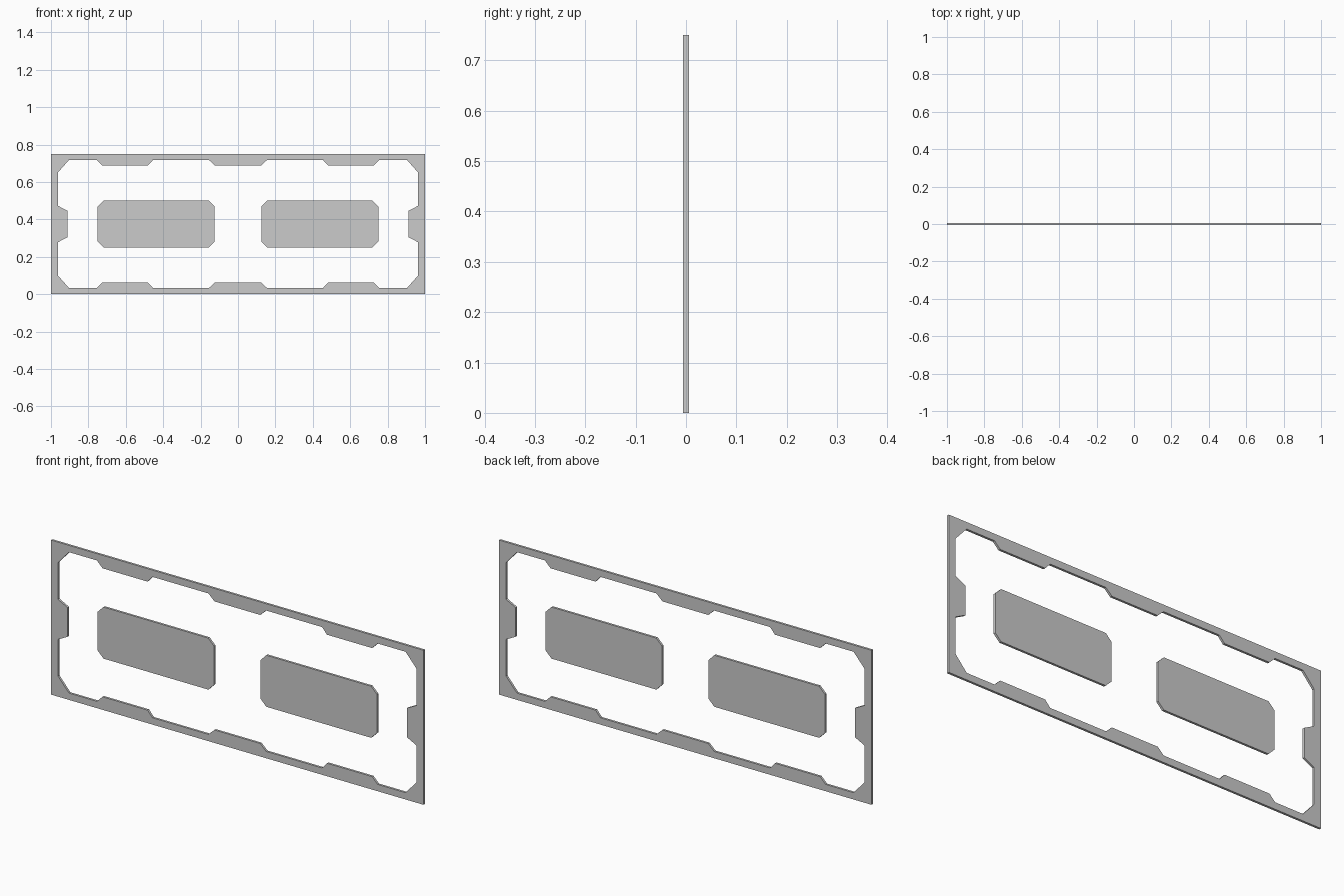
import bpy

if "Cube" in bpy.data.objects:
    bpy.data.objects.remove(bpy.data.objects["Cube"])

THICK = 0.011
MID_Z = 0.375


def plate(name, outline, axes):
    """Flat outline in x/z (about mid height), mirrored on the axes, then thickened."""
    mesh = bpy.data.meshes.new(name)
    mesh.from_pydata([(x, 0, z) for x, z in outline], [], [range(len(outline))])
    obj = bpy.data.objects.new(name, mesh)
    obj.location.z = MID_Z
    bpy.context.collection.objects.link(obj)
    mirror = obj.modifiers.new("mirror", 'MIRROR')
    mirror.use_axis = axes
    mirror.merge_threshold = 0.0005
    solid = obj.modifiers.new("thickness", 'SOLIDIFY')
    solid.thickness = THICK
    solid.offset = 0
    return obj


# Border frame: one quarter with notched inner edge, mirrored across x and z
top, tab = 0.342, 0.312
inner = [(0.963, 0.0975), (0.963, 0.275), (0.904, top), (0.754, top),
         (0.724, tab), (0.482, tab), (0.455, top), (0.155, top),
         (0.123, tab), (0, tab)]
quarter = [(0, 0.375), (1, 0.375), (1, 0), (0.911, 0), (0.911, 0.0705)] + inner
plate("border_frame", quarter, (True, False, True))

# Pair of inset panels with clipped corners
x0, x1, h, c = 0.125, 0.75, 0.125, 0.031
panel = [(x0 + c, -h), (x1 - c, -h), (x1, -h + c), (x1, h - c),
         (x1 - c, h), (x0 + c, h), (x0, h - c), (x0, -h + c)]
plate("inset_panels", panel, (True, False, False))
